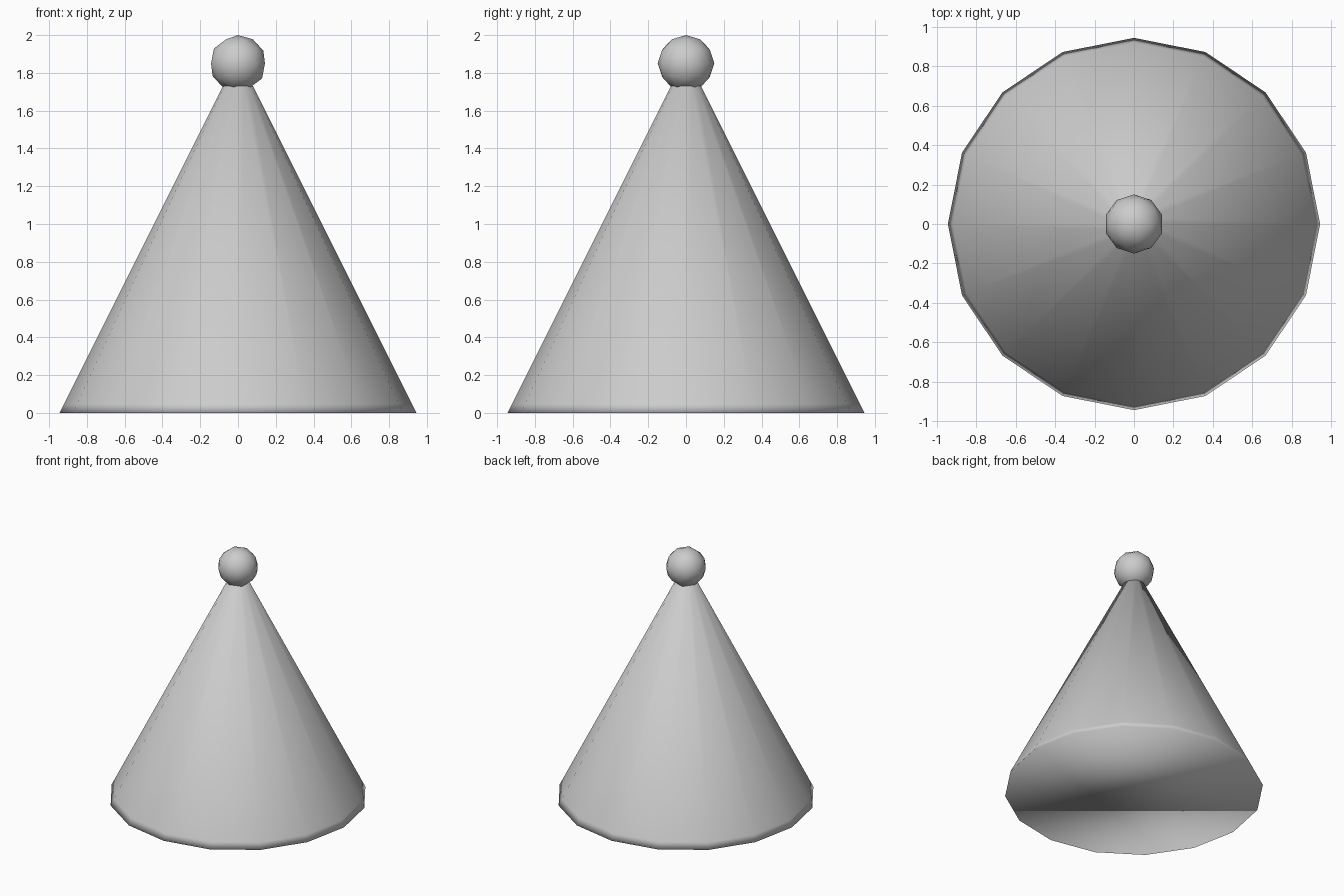
import bpy, bmesh, math

if "Cube" in bpy.data.objects:
    bpy.data.objects.remove(bpy.data.objects["Cube"])


def finish(name, bm):
    bmesh.ops.recalc_face_normals(bm, faces=bm.faces)
    mesh = bpy.data.meshes.new(name)
    bm.to_mesh(mesh)
    bm.free()
    mesh.shade_smooth()
    obj = bpy.data.objects.new(name, mesh)
    bpy.context.collection.objects.link(obj)
    return obj


# Cone body: 16 sides, support loop just above the rim, closed n-gon base
SIDES = 16
bm = bmesh.new()
rings = []
for r, z in [(0.945, 0.0), (0.92, 0.05), (0.08, 1.73)]:
    rings.append([bm.verts.new((r * math.cos(2 * math.pi * i / SIDES),
                                r * math.sin(2 * math.pi * i / SIDES), z))
                  for i in range(SIDES)])
for a, b in zip(rings, rings[1:]):
    for i in range(SIDES):
        j = (i + 1) % SIDES
        bm.faces.new((a[i], a[j], b[j], b[i]))
bm.faces.new(rings[0][::-1])
bm.faces.new(rings[-1])
cone = finish("hat_cone", bm)

# Ball on the tip
bm = bmesh.new()
bmesh.ops.create_icosphere(bm, subdivisions=2, radius=0.15)
bmesh.ops.translate(bm, verts=bm.verts, vec=(0, 0, 1.85))
ball = finish("tip_ball", bm)
